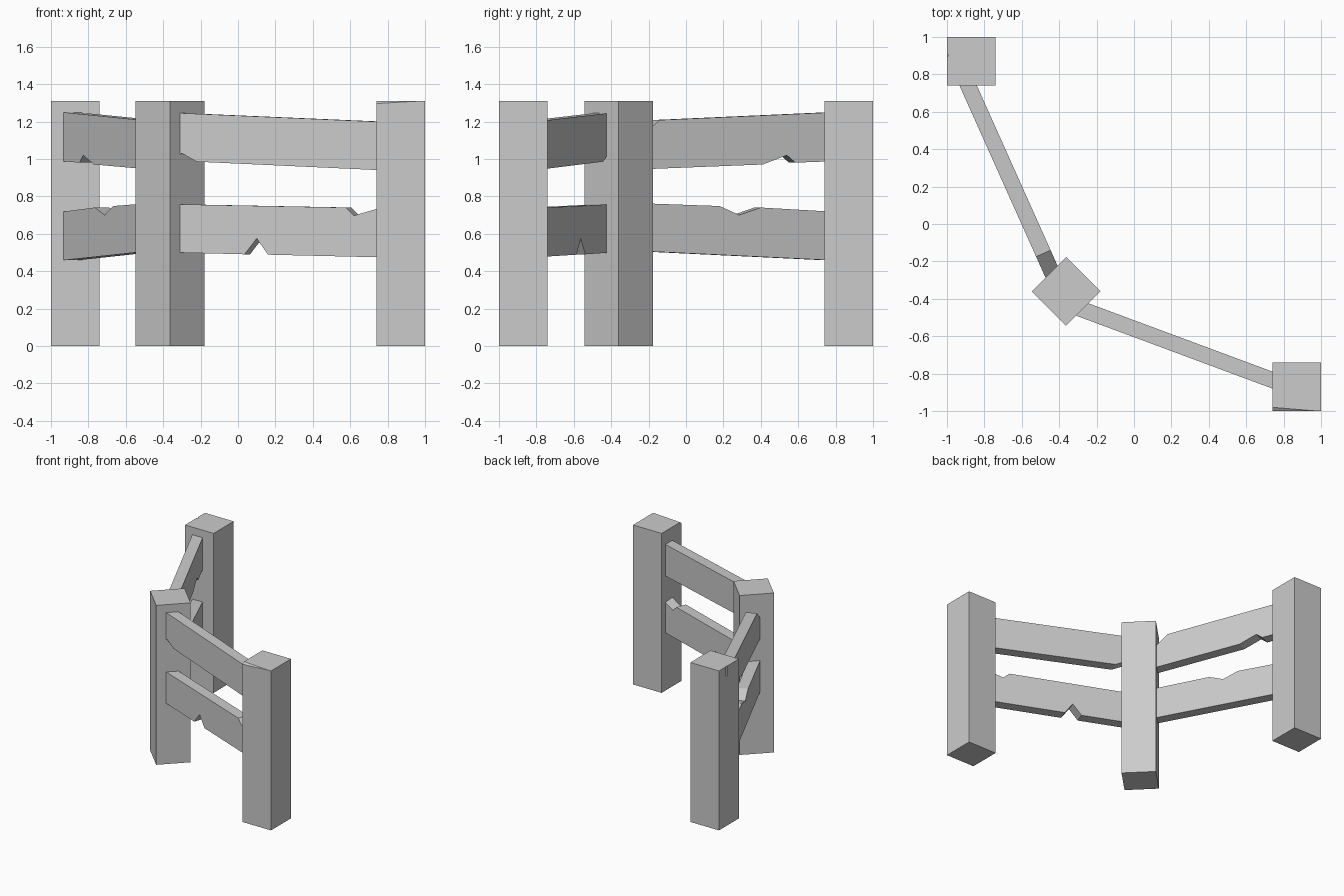
import bpy, bmesh, math
from mathutils import Vector, Matrix

cube = bpy.data.objects.get("Cube")
if cube:
    bpy.data.objects.remove(cube)

# One weathered grey for the whole fence
GREY = (0.6, 0.6, 0.6, 1)
wood = bpy.data.materials.new("grey_wood")
wood.use_nodes = True
wood.diffuse_color = GREY
wood.node_tree.nodes["Principled BSDF"].inputs["Base Color"].default_value = GREY

SIDE, HEIGHT, THICK = 0.26, 1.31, 0.085


def finish(name, bm):
    bmesh.ops.recalc_face_normals(bm, faces=bm.faces)
    mesh = bpy.data.meshes.new(name)
    bm.to_mesh(mesh)
    bm.free()
    mesh.materials.append(wood)
    obj = bpy.data.objects.new(name, mesh)
    bpy.context.collection.objects.link(obj)
    return obj


def extrude(bm, points, offset):
    face = bm.faces.new([bm.verts.new(p) for p in points])
    new = bmesh.ops.extrude_face_region(bm, geom=[face])["geom"]
    verts = [v for v in new if isinstance(v, bmesh.types.BMVert)]
    bmesh.ops.translate(bm, verts=verts, vec=offset)


def post(name, x, y, turn=0, chip=None):
    bm = bmesh.new()
    place = (Matrix.Translation((x, y, HEIGHT / 2))
             @ Matrix.Rotation(math.radians(turn), 4, 'Z')
             @ Matrix.Diagonal((SIDE, SIDE, HEIGHT, 1)))
    bmesh.ops.create_cube(bm, size=1, matrix=place)
    if chip:  # slice a sliver off the top edge
        a, b, c = map(Vector, chip)
        normal = (b - a).cross(c - a).normalized()
        if normal.z < 0:
            normal.negate()
        cut = bmesh.ops.bisect_plane(bm, geom=bm.verts[:] + bm.edges[:] + bm.faces[:],
                                     plane_co=a, plane_no=normal, clear_outer=True)
        edges = [e for e in cut["geom_cut"] if isinstance(e, bmesh.types.BMEdge)]
        bmesh.ops.holes_fill(bm, edges=edges)
    return finish(name, bm)


def rail(name, axis, start, end, side, outline):
    """Outline of (position along axis, height) on one face, extruded through the rail."""
    start, end = Vector(start), Vector(end)
    points = []
    for c, z in outline:
        p = start.lerp(end, 0) + (end - start) * (c - start[axis]) / (end[axis] - start[axis])
        points.append((p.x, p.y, z))
    along = (end - start).normalized()
    bm = bmesh.new()
    extrude(bm, points, Vector((-along.y, along.x, 0)) * side * THICK)
    return finish(name, bm)


# Posts
post("front_post", 0.87, -0.87,
     chip=((0.74, -0.98, HEIGHT), (0.74, -1, 1.296), (0.98, -1, HEIGHT)))
post("corner_post", -0.363, -0.36, turn=45)
back_post = post("back_post", -0.87, 0.87)

# Small nick in the outer face of the back post
bm = bmesh.new()
extrude(bm, [(-1.02, 0.875, 1.23), (-1.02, 0.925, 1.23), (-0.99, 0.9, 1.23)], Vector((0, 0, 0.2)))
nick = finish("nick_cutter", bm)
nick.hide_render = True
nick.hide_viewport = True
mod = back_post.modifiers.new("nick", 'BOOLEAN')
mod.operation = 'DIFFERENCE'
mod.solver = 'EXACT'
mod.object = nick

# Front rails, notched
front = (0, (-0.31, -0.49), (0.74, -0.88), 1)
rail("front_upper_rail", *front, [
    (-0.36, 0.99), (-0.3, 1.03), (-0.22, 0.985), (0.8, 0.938), (0.8, 1.197), (-0.36, 1.247)])
rail("front_lower_rail", *front, [
    (-0.36, 0.5), (0.035, 0.49), (0.1, 0.575), (0.16, 0.488), (0.8, 0.473),
    (0.8, 0.75), (0.62, 0.697), (0.575, 0.74), (-0.36, 0.758)])

# Side rails, notched
back = (1, (-0.41, -0.22), (-0.84, 0.74), 1)
rail("side_upper_rail", *back, [
    (-0.3, 0.942), (0.41, 0.97), (0.54, 1.02), (0.585, 0.98), (0.8, 0.988),
    (0.8, 1.25), (-0.14, 1.208), (-0.3, 1.07)])
rail("side_lower_rail", *back, [
    (-0.3, 0.51), (0.8, 0.457), (0.8, 0.717), (0.4, 0.74), (0.285, 0.7),
    (0.18, 0.748), (-0.3, 0.765)])
